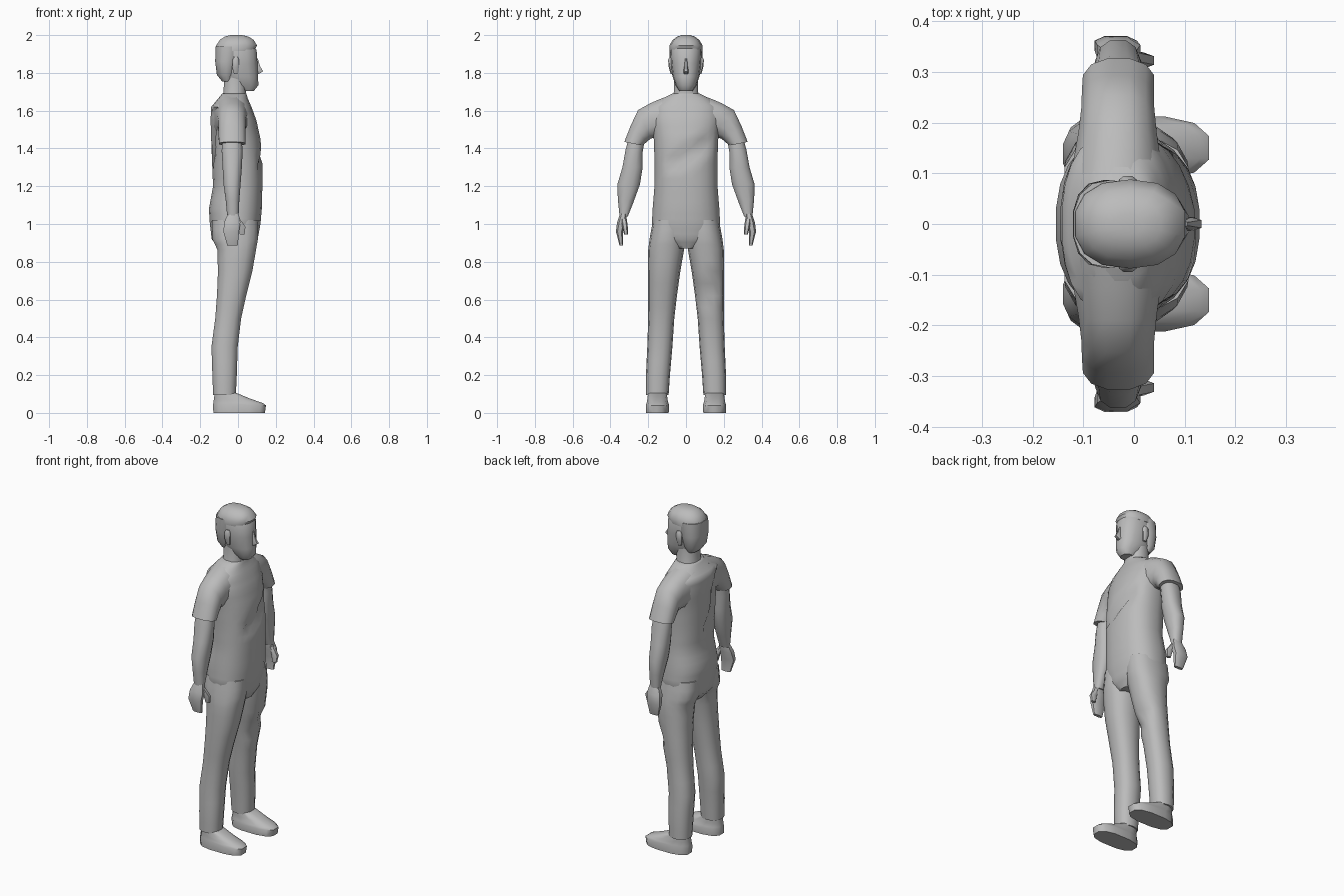
import bpy, bmesh, math
from mathutils import Vector

grey = bpy.data.materials.new("plain grey")
grey.diffuse_color = (0.5, 0.5, 0.5, 1)


def finish(name, bm, angle=50):
    bmesh.ops.recalc_face_normals(bm, faces=bm.faces[:])
    me = bpy.data.meshes.new(name)
    bm.to_mesh(me)
    bm.free()
    me.materials.append(grey)
    ob = bpy.data.objects.new(name, me)
    bpy.context.collection.objects.link(ob)
    bpy.context.view_layer.objects.active = ob
    ob.select_set(True)
    bpy.ops.object.shade_smooth_by_angle(angle=math.radians(angle))
    ob.select_set(False)
    return ob


def loft(name, rings, side=1, n=12, power=0.85, steps=1, creases=()):
    """Each ring: (y0, z0) to (y1, z1) across, x0 to x1 deep."""
    rows = []
    for a, b in zip(rings, rings[1:]):
        rows += [[p + (q - p) * i / steps for p, q in zip(a, b)] for i in range(steps)]
    rows.append(rings[-1])
    bm = bmesh.new()
    loops = []
    for y0, z0, y1, z1, x0, x1 in rows:
        loop = []
        for i in range(n):
            t = 2 * math.pi * (i + 0.5) / n
            c, s = [math.copysign(abs(f) ** power, f) for f in (math.cos(t), math.sin(t))]
            p = Vector(((x0 + x1) / 2 + c * (x1 - x0) / 2,
                        side * ((y0 + y1) / 2 + s * (y1 - y0) / 2),
                        (z0 + z1) / 2 + s * (z1 - z0) / 2))
            # push cloth inwards along a crease line
            for facing, ya, za, yb, zb, width, depth in creases:
                d = Vector((0, yb - ya, zb - za))
                k = Vector((0, p.y - ya, p.z - za)).dot(d) / d.length_squared
                gap = (Vector((0, p.y, p.z)) - Vector((0, ya, za)) - d * k).length
                if 0 <= k <= 1 and gap < width and c * facing > 0.3:
                    p.x -= facing * depth * (1 - gap / width)
            loop.append(bm.verts.new(p))
        loops.append(loop)
    for a, b in zip(loops, loops[1:]):
        for i in range(n):
            j = (i + 1) % n
            bm.faces.new((a[i], a[j], b[j], b[i]))
    bm.faces.new(loops[0][::-1])
    bm.faces.new(loops[-1])
    return finish(name, bm)


def level(*rows):
    """Centred horizontal rings from (z, half width, x0, x1)."""
    return [(-w, z, w, z, x0, x1) for z, w, x0, x1 in rows]


# Shirt body, hips and neck
loft("torso", level(
    (0.87, 0.07, -0.10, 0.08), (0.92, 0.16, -0.14, 0.105), (1.00, 0.182, -0.150, 0.12),
    (1.08, 0.178, -0.155, 0.127), (1.20, 0.168, -0.133, 0.130), (1.32, 0.167, -0.138, 0.130),
    (1.45, 0.172, -0.143, 0.120), (1.55, 0.185, -0.146, 0.098), (1.62, 0.18, -0.143, 0.072),
    (1.665, 0.125, -0.105, 0.052), (1.69, 0.075, -0.085, 0.045)),
    n=24, steps=3, creases=[(1, -0.07, 1.31, 0.14, 1.45, 0.04, 0.03),
                            (-1, -0.03, 1.30, -0.12, 1.60, 0.035, 0.03)])
loft("neck", level((1.64, 0.085, -0.095, 0.045), (1.70, 0.066, -0.078, 0.045),
                   (1.80, 0.066, -0.075, 0.045)))

# Head, with hair as slightly larger shells
loft("head", level(
    (1.705, 0.036, 0.015, 0.085), (1.735, 0.055, -0.05, 0.110), (1.78, 0.071, -0.09, 0.108),
    (1.85, 0.080, -0.112, 0.105), (1.92, 0.084, -0.117, 0.101), (1.97, 0.066, -0.09, 0.07)), n=14)
loft("hair_cap", level(
    (1.915, 0.086, -0.121, 0.088), (1.945, 0.088, -0.118, 0.103), (1.975, 0.070, -0.098, 0.085),
    (1.993, 0.045, -0.07, 0.055), (2.0, 0.02, -0.04, 0.02)), n=14)
loft("hair_back", level(
    (1.755, 0.055, -0.085, -0.03), (1.79, 0.074, -0.113, -0.012),
    (1.86, 0.087, -0.122, 0.005), (1.94, 0.087, -0.121, 0.03)), n=14)
loft("nose", level((1.795, 0.014, 0.09, 0.112), (1.808, 0.014, 0.09, 0.136),
                   (1.835, 0.009, 0.09, 0.119), (1.875, 0.006, 0.09, 0.106)), n=6)

for s, label in ((1, "left"), (-1, "right")):
    loft("ear_" + label, [(0.068, 1.795, 0.082, 1.795, -0.022, 0.0),
                          (0.068, 1.83, 0.092, 1.83, -0.032, 0.006),
                          (0.068, 1.87, 0.096, 1.87, -0.03, 0.006),
                          (0.068, 1.885, 0.088, 1.885, -0.02, 0.0)], s, n=8)
    # Short sleeve running out from the shoulder
    loft("sleeve_" + label, [(0.05, 1.42, 0.07, 1.69, -0.13, 0.055),
                             (0.12, 1.44, 0.13, 1.668, -0.122, 0.055),
                             (0.165, 1.455, 0.19, 1.642, -0.112, 0.047),
                             (0.185, 1.45, 0.255, 1.605, -0.106, 0.042),
                             (0.205, 1.435, 0.295, 1.52, -0.105, 0.042),
                             (0.228, 1.415, 0.328, 1.435, -0.103, 0.042)], s)
    loft("arm_" + label, [(0.215, 1.46, 0.30, 1.47, -0.085, 0.02),
                          (0.228, 1.38, 0.322, 1.39, -0.088, 0.026),
                          (0.228, 1.30, 0.338, 1.30, -0.083, 0.022),
                          (0.242, 1.21, 0.365, 1.21, -0.078, 0.015),
                          (0.275, 1.12, 0.362, 1.13, -0.066, 0.008),
                          (0.307, 1.04, 0.352, 1.04, -0.058, 0.004)], s)
    loft("hand_" + label, [(0.312, 1.055, 0.350, 1.055, -0.055, 0.005),
                           (0.315, 1.01, 0.366, 1.01, -0.075, 0.015),
                           (0.332, 0.96, 0.372, 0.96, -0.08, 0.008),
                           (0.332, 0.885, 0.352, 0.885, -0.058, 0.0)], s, n=8, power=0.7)
    loft("thumb_" + label, [(0.314, 1.03, 0.345, 1.03, -0.02, 0.01),
                            (0.308, 0.985, 0.338, 0.985, 0.0, 0.042),
                            (0.308, 0.945, 0.328, 0.945, 0.008, 0.036)], s, n=6)
    # Trouser leg; one knee has a cloth fold
    loft("trouser_leg_" + label, [(0.0, 1.02, 0.175, 1.02, -0.14, 0.11),
                                  (0.004, 0.92, 0.193, 0.92, -0.138, 0.108),
                                  (0.010, 0.865, 0.200, 0.865, -0.112, 0.098),
                                  (0.030, 0.75, 0.202, 0.75, -0.108, 0.078),
                                  (0.048, 0.62, 0.202, 0.62, -0.113, 0.045),
                                  (0.062, 0.50, 0.200, 0.50, -0.122, 0.018),
                                  (0.072, 0.35, 0.205, 0.35, -0.142, 0.0),
                                  (0.085, 0.20, 0.212, 0.20, -0.137, -0.005),
                                  (0.092, 0.095, 0.212, 0.095, -0.133, -0.01)],
         s, n=14, steps=2, creases=[(1, 0.07, 0.60, 0.18, 0.70, 0.04, 0.025)])
    # Shoe
    loft("shoe_" + label, [(0.09, 0.0, 0.213, 0.0, -0.134, 0.146),
                           (0.087, 0.04, 0.214, 0.04, -0.136, 0.152),
                           (0.092, 0.052, 0.210, 0.052, -0.134, 0.135),
                           (0.097, 0.075, 0.206, 0.075, -0.13, 0.068),
                           (0.100, 0.105, 0.202, 0.105, -0.125, -0.005)], s, power=0.75)
